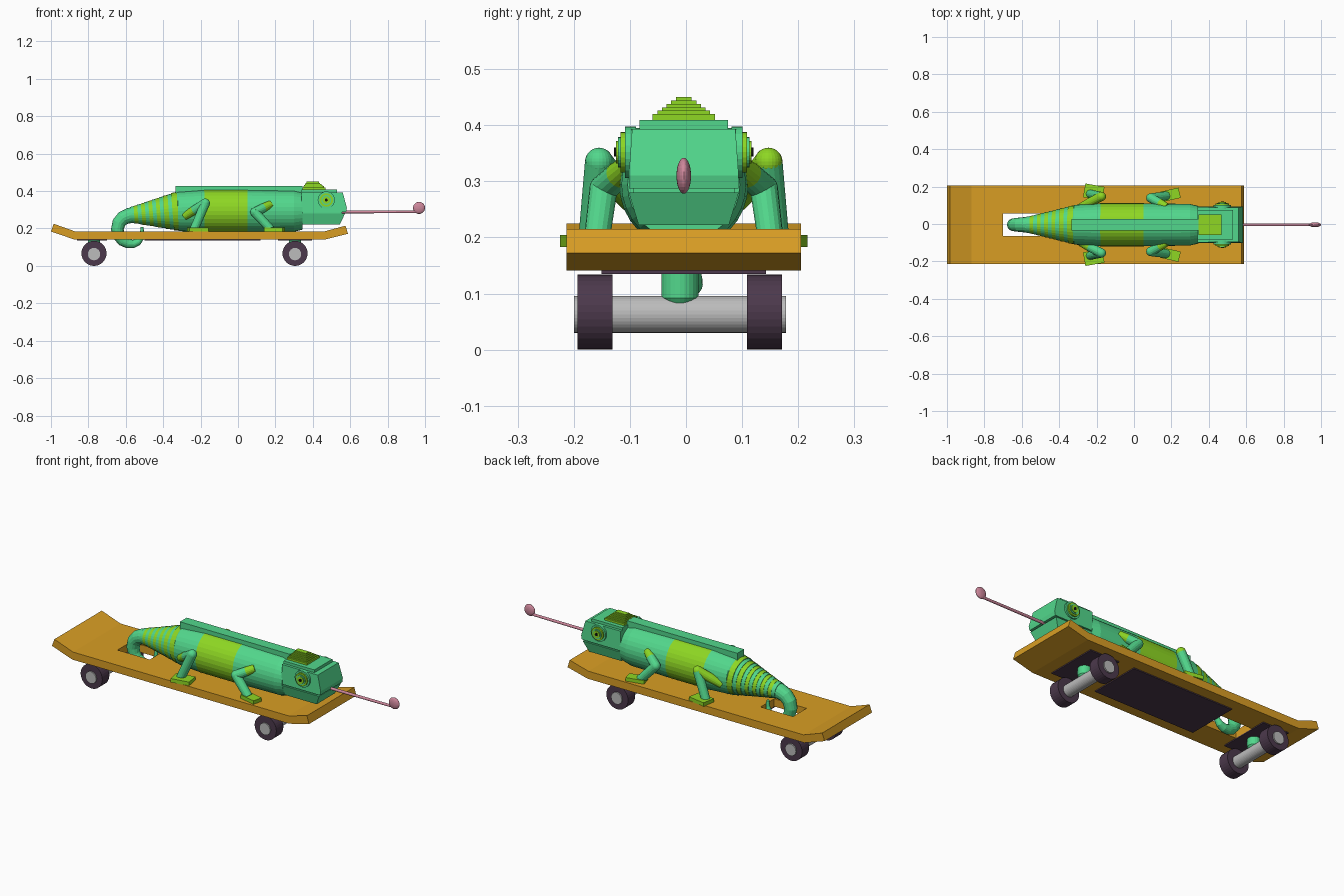
import bpy, bmesh, math
from mathutils import Vector, Matrix

if "Cube" in bpy.data.objects:
    bpy.data.objects.remove(bpy.data.objects["Cube"])

Y0 = -0.004  # centre line of the model


def mat(name, r, g, b):
    m = bpy.data.materials.new(name)
    lin = [((c / 255 + 0.055) / 1.055) ** 2.4 for c in (r, g, b)]
    m.diffuse_color = (*lin, 1)
    m.use_nodes = True
    m.node_tree.nodes["Principled BSDF"].inputs["Base Color"].default_value = m.diffuse_color
    return m


GREEN = mat("green skin", 82, 215, 140)
LIME = mat("lime skin", 142, 215, 35)
WOOD = mat("orange wood", 217, 158, 36)
DARK = mat("dark rubber", 76, 57, 76)
GREY = mat("grey metal", 188, 188, 188)
PINK = mat("pink tongue", 205, 135, 155)
BLACK = mat("black pupil", 15, 15, 15)


def finish(name, bm, *mats):
    bmesh.ops.recalc_face_normals(bm, faces=bm.faces)
    me = bpy.data.meshes.new(name)
    bm.to_mesh(me)
    bm.free()
    for m in mats:
        me.materials.append(m)
    ob = bpy.data.objects.new(name, me)
    bpy.context.collection.objects.link(ob)
    return ob


def box(name, m, x0, x1, y0, y1, z0, z1, turn=0):
    bm = bmesh.new()
    bmesh.ops.create_cube(bm, size=1)
    M = Matrix.Translation(((x0 + x1) / 2, (y0 + y1) / 2, (z0 + z1) / 2))
    M = M @ Matrix.Rotation(math.radians(turn), 4, 'Z') @ Matrix.Diagonal((x1 - x0, y1 - y0, z1 - z0, 1))
    bm.transform(M)
    return finish(name, bm, m)


def rod(name, m, x, z, r, y0, y1, n=32):
    """Cylinder lying along y."""
    bm = bmesh.new()
    bmesh.ops.create_cone(bm, cap_ends=True, segments=n, radius1=r, radius2=r, depth=y1 - y0)
    bm.transform(Matrix.Translation((x, (y0 + y1) / 2, z)) @ Matrix.Rotation(math.pi / 2, 4, 'X'))
    return finish(name, bm, m)


def ball(name, m, c, size):
    bm = bmesh.new()
    bmesh.ops.create_uvsphere(bm, u_segments=24, v_segments=14, radius=1)
    bm.transform(Matrix.Translation(c) @ Matrix.Diagonal((*size, 1)))
    return finish(name, bm, m)


def tube(name, pts, n=24, mats=(GREEN,), rule=None):
    """Sweep circles along (x, y, z, radius) points; rule(segment) picks the material."""
    bm = bmesh.new()
    P = [Vector(p[:3]) for p in pts]
    rings = []
    for i, p in enumerate(pts):
        t = (P[min(i + 1, len(P) - 1)] - P[max(i - 1, 0)]).normalized()
        u = Vector((0, 1, 0))
        u = (u - t * t.dot(u)).normalized()
        v = t.cross(u)
        rings.append([bm.verts.new(P[i] + p[3] * (u * math.cos(a) + v * math.sin(a)))
                      for a in (2 * math.pi * k / n for k in range(n))])
    for i in range(len(rings) - 1):
        for k in range(n):
            j = (k + 1) % n
            f = bm.faces.new((rings[i][k], rings[i][j], rings[i + 1][j], rings[i + 1][k]))
            f.material_index = rule(i) if rule else 0
    bm.faces.new(rings[0])
    bm.faces.new(rings[-1])
    return finish(name, bm, *mats)


# deck: bent board with a rectangular hole; (top x, top z, bottom x, bottom z)
prof = [(-0.985, 0.225, -1.0, 0.184), (-0.87, 0.184, -0.875, 0.141), (-0.70, 0.184, -0.70, 0.141),
        (-0.50, 0.184, -0.50, 0.141), (0.46, 0.184, 0.465, 0.141), (0.575, 0.215, 0.588, 0.172)]
ys = [Y0 - 0.209, Y0 - 0.06, Y0 + 0.06, Y0 + 0.209]
bm = bmesh.new()
top = [[bm.verts.new((p[0], y, p[1])) for y in ys] for p in prof]
bot = [[bm.verts.new((p[2], y, p[3])) for y in ys] for p in prof]
cells = [(i, j) for i in range(5) for j in range(3) if (i, j) != (2, 1)]
for i, j in cells:
    ring = [(i, j), (i + 1, j), (i + 1, j + 1), (i, j + 1)]
    bm.faces.new([top[a][b] for a, b in ring])
    bm.faces.new([bot[a][b] for a, b in reversed(ring)])
    for k, (di, dj) in enumerate([(0, -1), (1, 0), (0, 1), (-1, 0)]):
        if (i + di, j + dj) not in cells:  # wall on the outside and round the hole
            (a, b), (c, d) = ring[k], ring[(k + 1) % 4]
            bm.faces.new((top[a][b], bot[a][b], bot[c][d], top[c][d]))
finish("deck", bm, WOOD)

# dark plates under the deck
for nm, x0, x1 in (("rear_plate", -0.86, -0.70), ("middle_plate", -0.50, 0.12), ("front_plate", 0.215, 0.395)):
    box(nm, DARK, x0, x1, Y0 - 0.147, Y0 + 0.147, 0.135, 0.142)

# trucks and wheels
for nm, x in (("rear", -0.77), ("front", 0.305)):
    rod(nm + "_axle", GREY, x, 0.063, 0.033, -0.2, 0.178)
    for side, y in (("right", -0.193), ("left", 0.109)):
        rod(f"{nm}_{side}_wheel", DARK, x, 0.067, 0.067, y, y + 0.062)
    tube(nm + "_post", [(x, -0.011, 0.08, 0.024), (x, -0.011, 0.092, 0.033), (x, -0.011, 0.141, 0.033)])

# body: barrel with a wide lime band, then a stepped taper with stripes
body = [(0.345, 0.10), (0.30, 0.111), (0.05, 0.115), (-0.18, 0.115), (-0.32, 0.106)]
steps = [(-0.32, 0.106), (-0.35, 0.099), (-0.37, 0.094), (-0.395, 0.088), (-0.415, 0.083), (-0.435, 0.078),
         (-0.455, 0.073), (-0.475, 0.068), (-0.495, 0.063), (-0.515, 0.058), (-0.535, 0.053),
         (-0.555, 0.049), (-0.575, 0.046)]
for (x, r), (nx, _) in zip(steps, steps[1:]):
    body += [(x, r - 0.003), (nx, r - 0.006)]
tube("body", [(x, Y0, 0.27 + 0.024 * min(1, max(0, (x + 0.6) / 0.3)), r) for x, r in body], 32,
     (GREEN, LIME), lambda i: 1 if i == 2 or (i > 4 and i % 4 == 1) else 0)

# curled tail passing through the deck hole
tube("tail", [(-0.55, Y0, 0.272, 0.044), (-0.585, Y0, 0.268, 0.041), (-0.615, Y0, 0.255, 0.038),
              (-0.637, Y0, 0.23, 0.036), (-0.645, Y0, 0.195, 0.034), (-0.638, Y0, 0.16, 0.031),
              (-0.618, Y0 + 0.004, 0.133, 0.028), (-0.59, Y0 + 0.008, 0.119, 0.025), (-0.56, Y0 + 0.012, 0.117, 0.022),
              (-0.535, Y0 + 0.014, 0.127, 0.019), (-0.519, Y0 + 0.014, 0.147, 0.015), (-0.513, Y0 + 0.014, 0.175, 0.011),
              (-0.513, Y0 + 0.014, 0.207, 0.008)], 16)

# ridge along the back
box("back_ridge", GREEN, -0.335, 0.345, Y0 - 0.03, Y0 + 0.03, 0.36, 0.428)


def slab(name, m, prof, hw):
    """Side profile extruded across y; each point is (x, z, half width)."""
    bm = bmesh.new()
    a = [bm.verts.new((x, Y0 - w * hw, z)) for x, z, w in prof]
    b = [bm.verts.new((x, Y0 + w * hw, z)) for x, z, w in prof]
    bm.faces.new(a)
    bm.faces.new(b)
    for i in range(len(a)):
        j = (i + 1) % len(a)
        bm.faces.new((a[i], a[j], b[j], b[i]))
    return finish(name, m and bm, m)


# head: upper half, jaw and top plate
slab("upper_head", GREEN, [(0.34, 0.395, 0.96), (0.56, 0.393, 0.94), (0.582, 0.31, 1), (0.578, 0.287, 1), (0.34, 0.287, 1)], 0.098)
slab("mouth_line", GREEN, [(0.345, 0.29, 1), (0.555, 0.29, 1), (0.555, 0.277, 1), (0.345, 0.277, 1)], 0.09)
slab("lower_jaw", GREEN, [(0.345, 0.28, 1), (0.572, 0.28, 1), (0.545, 0.222, 0.82), (0.345, 0.222, 0.82)], 0.098)
box("head_plate", GREEN, 0.34, 0.53, Y0 - 0.079, Y0 + 0.079, 0.385, 0.409)

# stepped lime crest on the head
for k, w in enumerate((0.056, 0.047, 0.039, 0.031, 0.023, 0.014)):
    box(f"crest_step_{k + 1}", LIME, 0.345 + k * 0.004, 0.467 - k * 0.007, Y0 - w, Y0 + w, 0.40, 0.42 + k * 0.006)

# eyes: stacked discs on both sides of the head
for s, side in ((-1, "right"), (1, "left")):
    for nm, m, r, d in (("socket", GREEN, 0.046, 0.105), ("ring", LIME, 0.036, 0.113),
                        ("inner_ring", GREEN, 0.027, 0.117), ("iris", LIME, 0.02, 0.121), ("pupil", BLACK, 0.008, 0.124)):
        a, b = sorted((Y0 + s * 0.085, Y0 + s * d))
        rod(f"{side}_eye_{nm}", m, 0.472, 0.352, r, a, b, 24)

# tongue
tube("tongue", [(0.50, Y0, 0.288, 0.008), (0.96, Y0, 0.29, 0.007)], 12, (PINK,))
ball("tongue_tip", PINK, (0.968, Y0, 0.31), (0.032, 0.013, 0.032))

# legs: thigh, knee and shin with a flat foot, on both sides
for s, side in ((-1, "right"), (1, "left")):
    for nm, hip, knee, ankle, foot, turn in (
            ("rear", (-0.285, 0.095, 0.265), (-0.175, 0.151, 0.335), (-0.235, 0.165, 0.195), (-0.215, 0.175, 0.052, 0.037), 10),
            ("front", (0.175, 0.095, 0.33), (0.09, 0.143, 0.287), (0.175, 0.155, 0.195), (0.195, 0.16, 0.05, 0.028), -13)):
        H, K, A = [(p[0], Y0 + s * p[1], p[2]) for p in (hip, knee, ankle)]
        M = tuple((Vector(H) * 0.55 + Vector(K) * 0.45))
        thigh_lime = nm == "rear" and s > 0
        tube(f"{nm}_{side}_thigh", [(*H, 0.02), (*M, 0.024), (*K, 0.025)], 16, (LIME, LIME if thigh_lime else GREEN), lambda i: i)
        ball(f"{nm}_{side}_knee", LIME if thigh_lime else GREEN, K, (0.025,) * 3)
        tube(f"{nm}_{side}_shin", [(*K, 0.025), (*A, 0.023)], 16)
        x, y, w, d = foot
        y = Y0 + s * y
        box(f"{nm}_{side}_foot", LIME, x - w, x + w, y - d, y + d, 0.183, 0.204, -s * turn)
